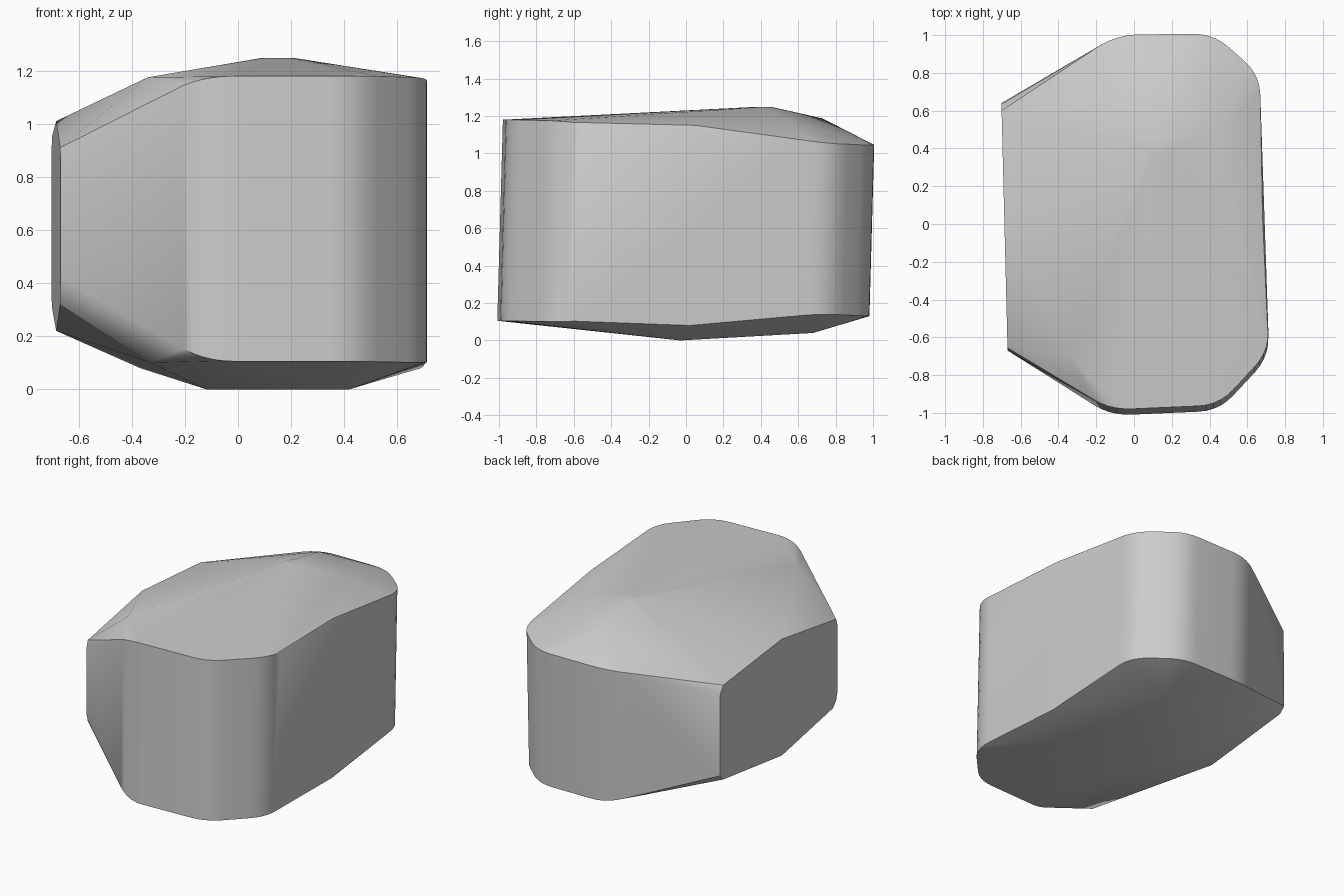
import bpy
import bmesh
import math
from mathutils import Vector

cube = bpy.data.objects.get("Cube")
if cube:
    bpy.data.objects.remove(cube, do_unlink=True)


def stone_material():
    mat = bpy.data.materials.new("grey_stone")
    mat.use_nodes = True
    colour = (0.6, 0.6, 0.6, 1.0)
    mat.diffuse_color = colour
    mat.node_tree.nodes["Principled BSDF"].inputs["Base Color"].default_value = colour
    return mat


def rounded(before, corner, after, reach, steps=5):
    """Points of a soft curve that replaces one corner of the plan."""
    a = corner + (before - corner).normalized() * reach
    b = corner + (after - corner).normalized() * reach
    for i in range(steps + 1):
        t = i / steps
        yield a * (1 - t) ** 2 + corner * 2 * t * (1 - t) + b * t * t


# Plan corners: x, y, foot height, top height
plan = [Vector(p) for p in (
    (-0.68, -0.67, 0.42, 0.86), (-0.12, -1.0, 0.105, 1.18),
    (0.45, -0.975, 0.105, 1.18), (0.715, -0.69, 0.10, 1.175),
    (0.665, 0.78, 0.14, 1.05), (0.42, 0.995, 0.13, 1.045),
    (-0.08, 0.99, 0.13, 1.045), (-0.71, 0.635, 0.34, 0.92))]
points = []
for i in range(1, len(plan) - 1):
    for p in rounded(plan[i - 1], plan[i], plan[i + 1], 0.11):
        for z in (p.z, p.w):
            points.append((p.x, p.y + 0.028 * (z - 0.6), z))

# Flat flank on the -x side, as y and z
flank = [(-0.67, 0.42), (-0.67, 0.86), (-0.655, 0.91), (-0.05, 1.01),
         (0.6, 0.95), (0.635, 0.9), (0.64, 0.35), (0.6, 0.31),
         (-0.05, 0.22), (-0.62, 0.32), (-0.655, 0.36)]
points += [(-0.686 - 0.025 * y, y, z) for y, z in flank]

# Crown
points += [(0.15 + 0.06 * math.cos(a), 0.41 + 0.05 * math.sin(a), 1.248)
           for a in (i * math.pi / 4 for i in range(8))]
points += [(0.45, 0.5, 1.2), (0.68, 0.05, 1.15), (0.1, 0.73, 1.187),
           (-0.34, -0.7, 1.175)]

# Underside
points += [(0.42, -0.03, 0), (-0.12, -0.03, 0), (0.69, 0.02, 0.08),
           (0.33, 0.68, 0.04), (-0.08, 0.66, 0.05), (-0.37, 0, 0.08),
           (-0.33, -0.8, 0.1)]

# Boulder skin stretched over all the points
bm = bmesh.new()
for p in points:
    bm.verts.new(p)
hull = bmesh.ops.convex_hull(bm, input=bm.verts)
unused = {g for g in hull["geom_interior"] + hull["geom_unused"]
          if isinstance(g, bmesh.types.BMVert)}
bmesh.ops.delete(bm, geom=list(unused), context="VERTS")
bmesh.ops.dissolve_limit(bm, angle_limit=math.radians(1), verts=bm.verts, edges=bm.edges)
bmesh.ops.recalc_face_normals(bm, faces=bm.faces)
mesh = bpy.data.meshes.new("boulder")
bm.to_mesh(mesh)
bm.free()
mesh.materials.append(stone_material())
boulder = bpy.data.objects.new("boulder", mesh)
bpy.context.collection.objects.link(boulder)
bpy.ops.object.select_all(action="DESELECT")
boulder.select_set(True)
bpy.context.view_layer.objects.active = boulder
bpy.ops.object.shade_smooth_by_angle(angle=math.radians(30))
